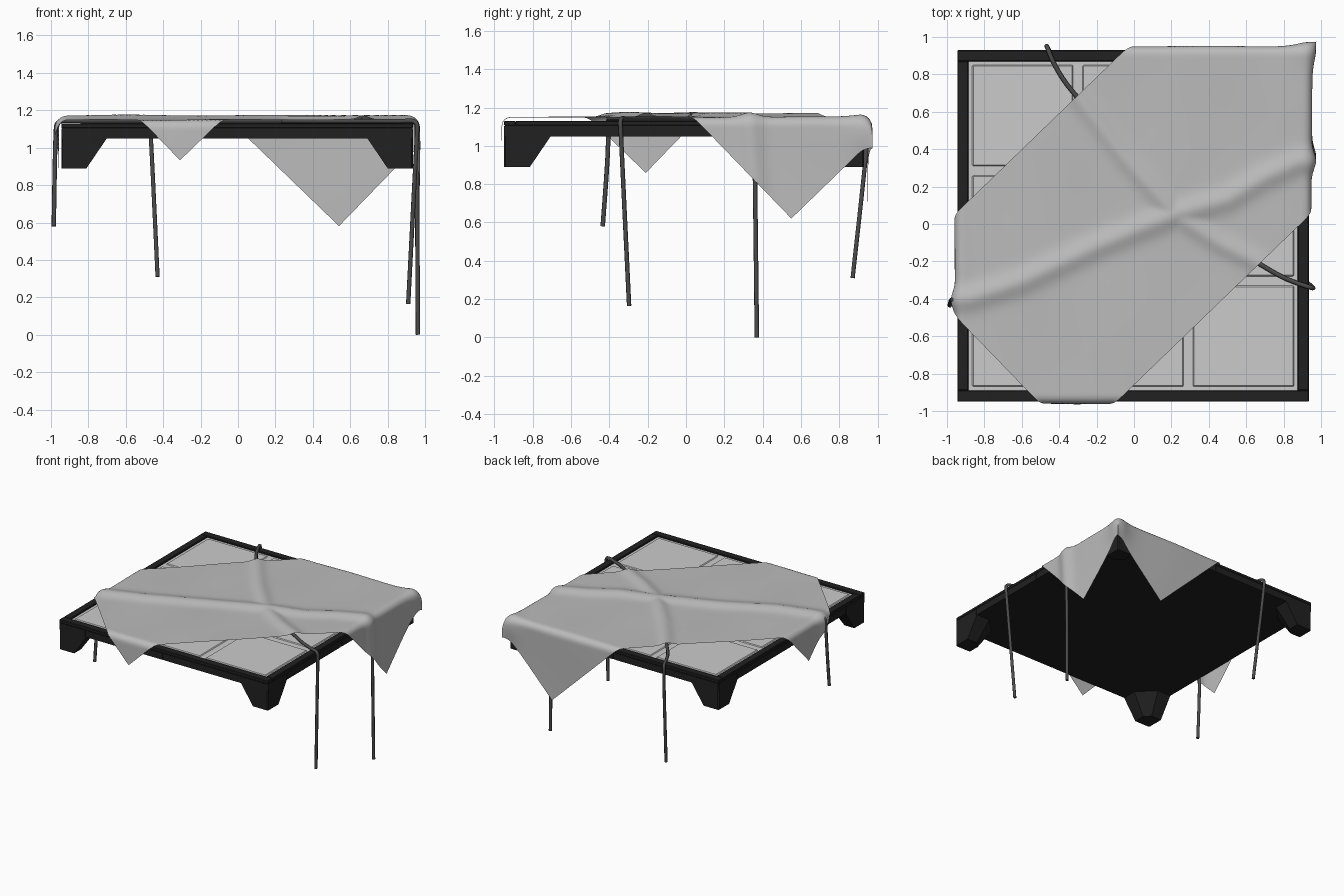
import bpy, bmesh, math
from mathutils import Vector

if "Cube" in bpy.data.objects:
    bpy.data.objects.remove(bpy.data.objects["Cube"])


def material(name, v):
    m = bpy.data.materials.new(name)
    m.diffuse_color = (v, v, v, 1)
    m.use_nodes = True
    m.node_tree.nodes["Principled BSDF"].inputs["Base Color"].default_value = m.diffuse_color
    return m


BLACK, ROPE, CLOTH = material("black", 0.015), material("rope grey", 0.07), material("cloth grey", 0.5)
X0, X1, Y0, Y1 = -0.945, 0.935, -0.95, 0.93      # pallet outline
CX, CY, H = -0.005, -0.01, 0.94


def finish(name, bm, mat=None, bevel=0):
    bmesh.ops.recalc_face_normals(bm, faces=bm.faces)
    me = bpy.data.meshes.new(name)
    bm.to_mesh(me)
    bm.free()
    ob = bpy.data.objects.new(name, me)
    bpy.context.collection.objects.link(ob)
    if mat:
        me.materials.append(mat)
    if bevel:
        b = ob.modifiers.new("bevel", 'BEVEL')
        b.width, b.segments = bevel, 1
    return ob


def box(name, a, b, mat=None, bevel=0):
    bm = bmesh.new()
    bmesh.ops.create_cube(bm, size=1)
    a, b = Vector(a), Vector(b)
    for v in bm.verts:
        v.co = Vector(((a + b)[i] / 2 + v.co[i] * (b - a)[i] for i in range(3)))
    return finish(name, bm, mat, bevel)


# Pallet base and raised rim
box("pallet_base", (X0 + .004, Y0 + .004, 1.05), (X1 - .004, Y1 - .004, 1.108), BLACK)
W = 0.06
for s, y in (("front", Y0), ("back", Y1 - W)):
    box(s + "_rim", (X0, y, 1.105), (X1, y + W, 1.13), BLACK, 0.004)
for s, x in (("left", X0), ("right", X1 - W)):
    box(s + "_rim", (x, Y0 + W, 1.105), (x + W, Y1 - W, 1.13), BLACK, 0.004)

# Deck with nine shallow plates
box("deck_panel", (X0 + W, Y0 + W, 1.10), (X1 - W, Y1 - W, 1.118))
for i in (-1, 0, 1):
    for j in (-1, 0, 1):
        x, y = CX + i * 0.59, CY + j * 0.59
        box("deck_plate", (x - .27, y - .27, 1.11), (x + .27, y + .27, 1.124), None, 0.006)

# Side trim panels separated by narrow seams
for a, b in ((-.935, -.705), (-.695, -.01), (.01, .695), (.705, .935)):
    for y in (Y0, Y1 - .008):
        box("side_trim", (CX + a, y, 1.05), (CX + b, y + .008, 1.103), BLACK)
    for x in (X0, X1 - .008):
        box("side_trim", (x, CY + a, 1.05), (x + .008, CY + b, 1.103), BLACK)

# Tapered corner feet
for sx in (-1, 1):
    for sy in (-1, 1):
        bm = bmesh.new()
        rings = []
        for z, L, c in ((1.052, .245, .12), (.89, .135, .09)):
            prof = ((0.008, 0), (L, 0), (L, c), (c, L), (0, L), (0, 0.008))
            rings.append([bm.verts.new((CX + sx * (H - px), CY + sy * (H - py), z)) for px, py in prof])
        bm.faces.new(rings[0])
        bm.faces.new(rings[1])
        for k in range(6):
            bm.faces.new((rings[0][k], rings[0][k - 1], rings[1][k - 1], rings[1][k]))
        finish("corner_foot", bm, BLACK)


# Ropes crossing the deck and hanging over the edges
def rope(name, pts):
    cu = bpy.data.curves.new(name, 'CURVE')
    cu.dimensions = '3D'
    cu.bevel_depth, cu.bevel_resolution, cu.use_fill_caps = 0.012, 2, True
    sp = cu.splines.new('NURBS')
    sp.points.add(len(pts) - 1)
    for p, co in zip(sp.points, pts):
        p.co = (*co, 1)
    sp.order_u, sp.use_endpoint_u, sp.resolution_u = 3, True, 5
    ob = bpy.data.objects.new(name, cu)
    bpy.context.collection.objects.link(ob)
    cu.materials.append(ROPE)


path1 = [(-.88, -.40), (-.6, -.31), (-.2, -.12), (.22, .05), (.5, .13), (.7, .25), (.88, .33)]
path2 = [(-.44, .88), (-.38, .77), (-.28, .65), (-.05, .35), (.22, .05), (.45, -.1),
         (.65, -.2), (.78, -.28), (.88, -.32)]
ZR = 1.142
rope("long_rope", [(-.985, -.435, .58), (-.98, -.41, .9), (-.975, -.405, 1.08), (-.97, -.405, 1.145)]
     + [(x, y, ZR) for x, y in path1]
     + [(.955, .35, ZR), (.957, .355, 1.08), (.957, .36, .9), (.962, .37, .0)])
rope("cross_rope", [(-.43, .87, .31), (-.455, .93, .85), (-.467, .95, 1.07), (-.467, .955, 1.145)]
     + [(x, y, ZR) for x, y in path2]
     + [(.96, -.345, 1.145), (.957, -.34, 1.07), (.945, -.33, .85), (.91, -.297, .165)])


# Draped cloth: a rotated rectangle folded down over the pallet edges
def seg_dist(p, path):
    best = 9
    for a, b in zip(path, path[1:]):
        a, b = Vector(a), Vector(b)
        t = max(0, min(1, (p - a).dot(b - a) / (b - a).length_squared))
        best = min(best, (p - a - (b - a) * t).length)
    return best


def fold(t, lo, hi, r=0.045):
    """Return the folded position, the drop and the signed bend angle."""
    s, edge = (1, hi) if t > 0 else (-1, -lo)
    e = s * t - (edge - r)
    if e <= 0:
        return t, 0, 0
    a = min(e / r, math.pi / 2)
    return s * (edge - r + r * math.sin(a)), r * (1 - math.cos(a)) + max(0, e - r * math.pi / 2), s * a


front, right, left = Vector((-.31, -1.16)), Vector((1.46, .55)), Vector((-1.23, -.21))
ridge1 = [(-1.3, -.43)] + path1 + [(1.6, .38)]
NU, NV = 150, 80
bm = bmesh.new()
grid = []
for i in range(NU + 1):
    row = []
    for j in range(NV + 1):
        p = front + (right - front) * i / NU + (left - front) * j / NV
        x, dx, ax = fold(p.x, -.958, .95)
        y, dy, ay = fold(p.y, -.962, .95)
        n = Vector((math.sin(ax), math.sin(ay), max(0, math.cos(ax) * math.cos(ay))))
        n.normalize()
        bump = 0.024 * math.exp(-(seg_dist(p, ridge1) / .06) ** 2)
        bump = max(bump, 0.020 * math.exp(-(seg_dist(p, path2) / .05) ** 2))
        bump = max(bump, 0.035 * math.exp(-((p - Vector((1, 1))).length / .13) ** 2))
        bump += 0.003 * math.sin(7 * p.x + 2 * p.y) * math.sin(5 * p.y - 3 * p.x + 1)
        row.append(bm.verts.new(Vector((x, y, 1.15 - dx - dy)) + n * bump))
    grid.append(row)
for i in range(NU):
    for j in range(NV):
        bm.faces.new((grid[i][j], grid[i + 1][j], grid[i + 1][j + 1], grid[i][j + 1]))
cloth = finish("draped_cloth", bm, CLOTH)
for f in cloth.data.polygons:
    f.use_smooth = True
